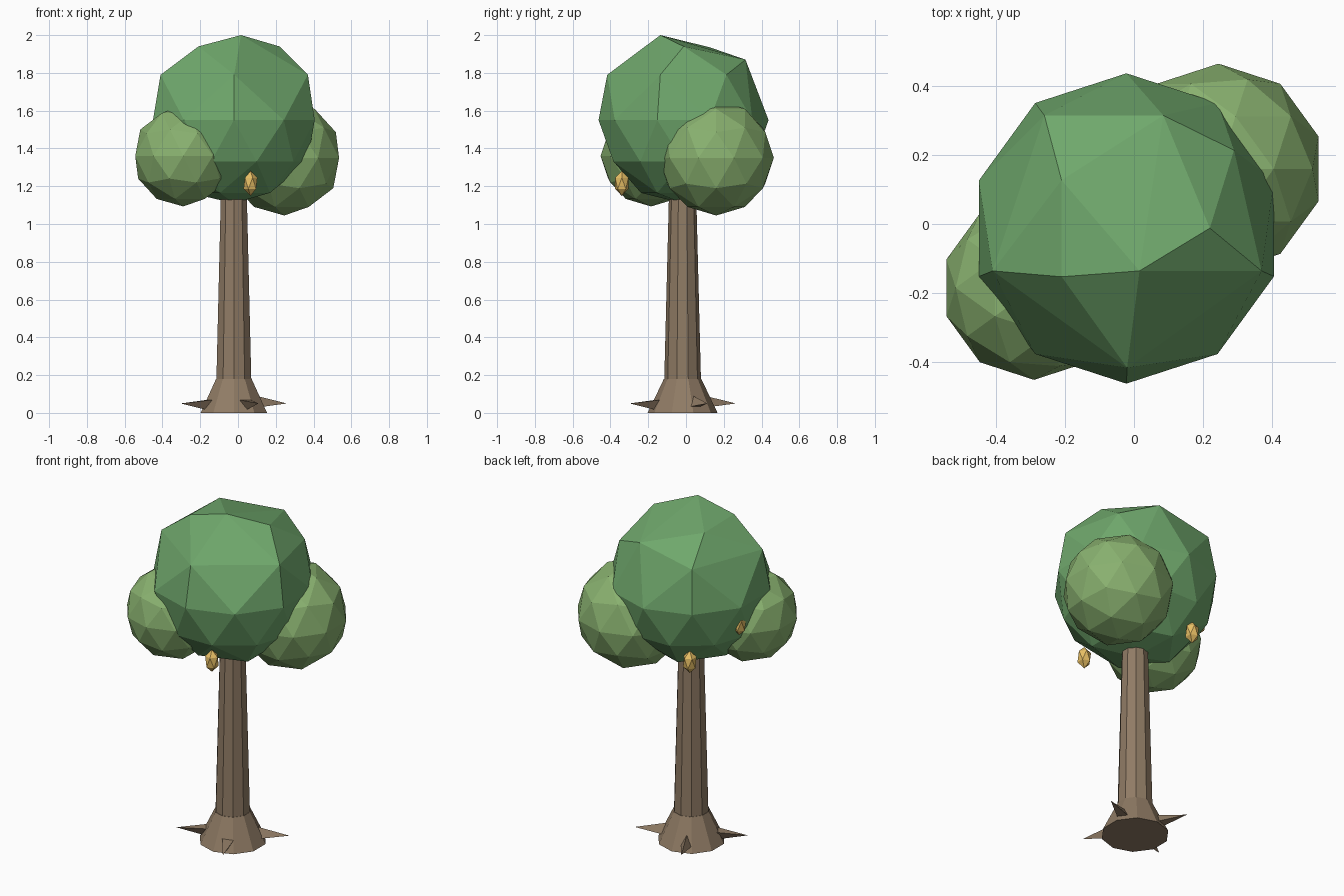
import bpy, bmesh, math
from mathutils import Vector, Matrix

if "Cube" in bpy.data.objects:
    bpy.data.objects.remove(bpy.data.objects["Cube"])


def material(name, rgb):
    m = bpy.data.materials.new(name)
    m.diffuse_color = (*rgb, 1)
    m.use_nodes = True
    m.node_tree.nodes["Principled BSDF"].inputs["Base Color"].default_value = m.diffuse_color
    return m


BARK = material("bark", (0.28, 0.20, 0.13))
LEAF = material("leaf", (0.16, 0.39, 0.15))
LIGHT_LEAF = material("light_leaf", (0.25, 0.44, 0.16))
GOLD = material("gold", (0.80, 0.52, 0.13))


def finish(bm, name, mat):
    bmesh.ops.recalc_face_normals(bm, faces=bm.faces)
    me = bpy.data.meshes.new(name)
    bm.to_mesh(me)
    bm.free()
    me.materials.append(mat)
    ob = bpy.data.objects.new(name, me)
    bpy.context.collection.objects.link(ob)
    return ob


def cone(name, sides, r1, r2, length, matrix, mat):
    bm = bmesh.new()
    bmesh.ops.create_cone(bm, cap_ends=True, segments=sides, radius1=r1,
                          radius2=r2, depth=length, matrix=matrix)
    return finish(bm, name, mat)


def ball(name, center, size, subdiv, mat):
    bm = bmesh.new()
    m = Matrix.Translation(center) @ Matrix.Diagonal((*size, 1))
    bmesh.ops.create_icosphere(bm, subdivisions=subdiv, radius=1, matrix=m)
    return finish(bm, name, mat)


CX, CY = -0.022, -0.018

# Trunk and flared foot, both ten-sided
cone("trunk", 10, 0.098, 0.069, 1.14, Matrix.Translation((CX, CY, 0.71)), BARK)
cone("trunk_base", 10, 0.185, 0.099, 0.18, Matrix.Translation((CX, CY, 0.09)), BARK)

# Four three-sided root spikes
for i in range(4):
    angle = math.radians(25 + 90 * i)
    d = Vector((math.cos(angle), math.sin(angle), 0))
    up = Vector((0, 0, 1 if i < 2 else -1))
    rot = Matrix((d.cross(up), up, -up.cross(d.cross(up)))).transposed()
    rot = Matrix((up.cross(d), up, d)).transposed()
    pos = Vector((CX, CY, 0.05)) + d * 0.21
    cone(f"root_{i + 1}", 3, 0.045, 0, 0.2,
         Matrix.Translation(pos) @ rot.to_4x4(), BARK)


# Main crown: irregular faceted ball wrapped around rings of points
def ring(radius, z, start, count):
    step = 360 / count
    return [(CX + radius * math.cos(math.radians(start + step * i)),
             CY + 0.005 + radius * math.sin(math.radians(start + step * i)), z)
            for i in range(count)]


points = [(0.016, -0.136, 2.0), (0.22, -0.012, 1.94), (-0.21, 0.127, 1.935),
          (-0.21, -0.153, 1.94), (0.085, 0.315, 1.87), (-0.26, 0.315, 1.80),
          (0.29, 0.214, 1.79), (0.37, -0.136, 1.79), (-0.41, -0.136, 1.79),
          (-0.02, -0.417, 1.79), (CX, CY, 1.11)]
points += ring(0.45, 1.55, 18, 10)
points += ring(0.39, 1.33, 0, 10)
points += ring(0.237, 1.165, 36, 5)
bm = bmesh.new()
for p in points:
    bm.verts.new(p)
hull = bmesh.ops.convex_hull(bm, input=bm.verts)
bmesh.ops.delete(bm, geom=[v for v in bm.verts if not v.link_faces], context='VERTS')
finish(bm, "main_crown", LEAF)

# Side crowns
ball("left_crown", (-0.29, -0.185, 1.36), (0.267,) * 3, 2, LIGHT_LEAF)
ball("right_crown", (0.245, 0.16, 1.35), (0.305,) * 3, 2, LIGHT_LEAF)

# Hanging fruits
for i, p in enumerate([(0.066, -0.34, 1.215), (-0.2, 0.25, 1.21), (-0.4, 0.07, 1.42)]):
    ball(f"fruit_{i + 1}", p, (0.041, 0.041, 0.066), 1, GOLD)
